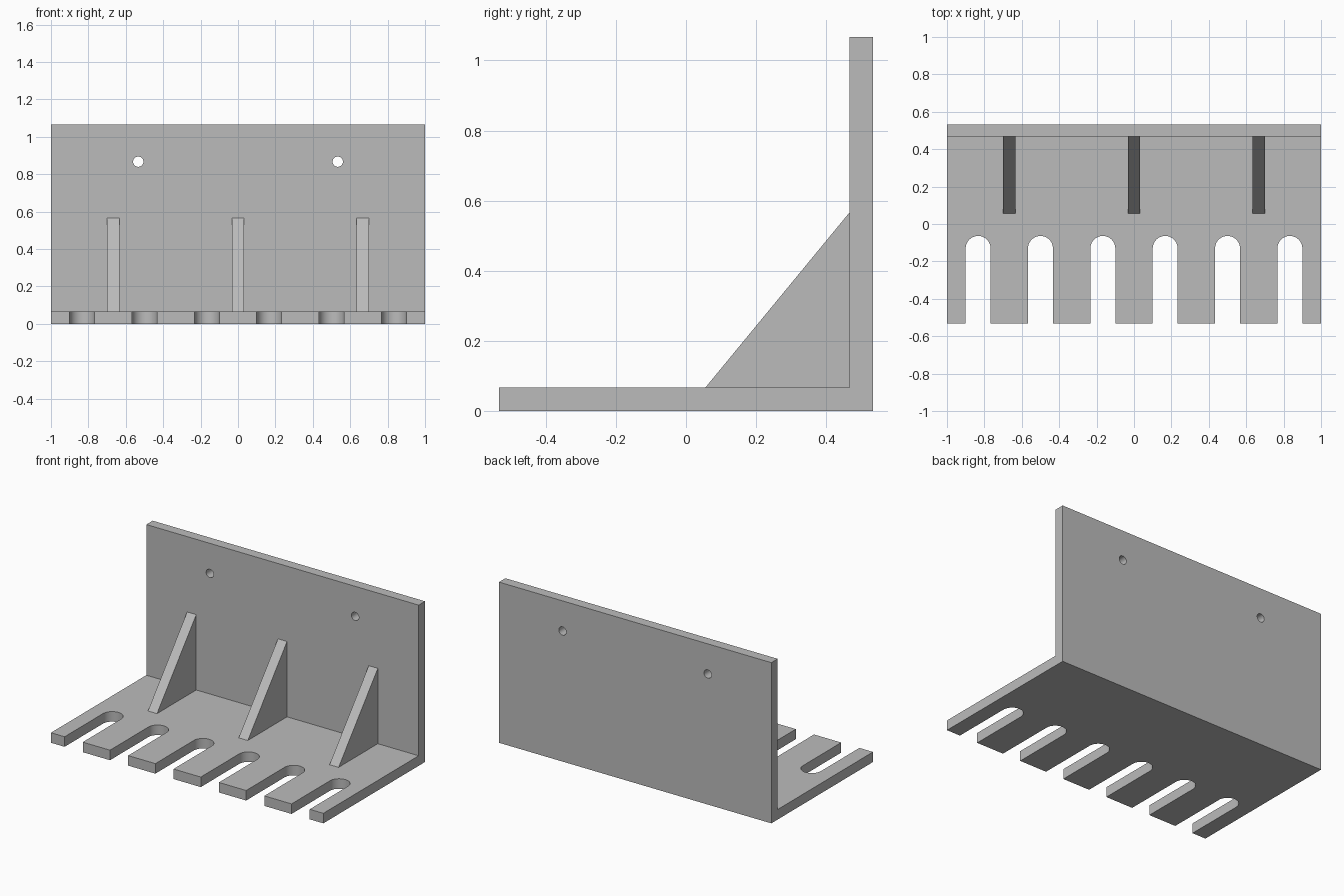
import bpy, bmesh, math
from mathutils import Vector

if "Cube" in bpy.data.objects:
    bpy.data.objects.remove(bpy.data.objects["Cube"])

T = 0.0667           # plate thickness
W = 1.0              # half width
D = 0.5333           # half depth
H = 1.0667           # height

grey = bpy.data.materials.new("plain_grey")
grey.diffuse_color = (0.5, 0.5, 0.5, 1)
grey.use_nodes = True
grey.node_tree.nodes["Principled BSDF"].inputs["Base Color"].default_value = grey.diffuse_color


def prism(name, points, direction):
    """Extrude a closed planar outline along a direction."""
    bm = bmesh.new()
    face = bm.faces.new([bm.verts.new(p) for p in points])
    ext = bmesh.ops.extrude_face_region(bm, geom=[face])
    verts = [g for g in ext["geom"] if isinstance(g, bmesh.types.BMVert)]
    bmesh.ops.translate(bm, verts=verts, vec=Vector(direction))
    bmesh.ops.recalc_face_normals(bm, faces=bm.faces)
    mesh = bpy.data.meshes.new(name)
    bm.to_mesh(mesh)
    bm.free()
    obj = bpy.data.objects.new(name, mesh)
    bpy.context.collection.objects.link(obj)
    mesh.materials.append(grey)
    return obj


def activate(obj):
    bpy.ops.object.select_all(action='DESELECT')
    obj.select_set(True)
    bpy.context.view_layer.objects.active = obj


def cut(target, cutter):
    """Subtract the cutter from the target, then discard it."""
    cutter.hide_render = True
    mod = target.modifiers.new("cut", 'BOOLEAN')
    mod.operation = 'DIFFERENCE'
    mod.solver = 'EXACT'
    mod.object = cutter
    activate(target)
    bpy.ops.object.modifier_apply(modifier=mod.name)
    bpy.data.objects.remove(cutter, do_unlink=True)


# L-shaped bracket: base plate and back wall in one piece
profile = [(-D, 0), (D, 0), (D, H), (D - T, H), (D - T, T), (-D, T)]
bracket = prism("bracket", [(-W, y, z) for y, z in profile], (2 * W, 0, 0))

# Six round-ended slots open to the front
R, SLOT_Y = 0.0667, -0.1305
for i in range(6):
    x = (i - 2.5) / 3
    outline = [(x + R * math.cos(math.pi * k / 24),
                SLOT_Y + R * math.sin(math.pi * k / 24), -0.1) for k in range(25)]
    outline += [(x - R, -D - 0.1, -0.1), (x + R, -D - 0.1, -0.1)]
    cut(bracket, prism("slot_cutter", outline, (0, 0, 0.3)))

# Two screw holes in the back wall
for x in (-0.5333, 0.5333):
    circle = [(x + 0.0275 * math.cos(math.tau * k / 32), D - 0.2,
               0.8667 + 0.0275 * math.sin(math.tau * k / 32)) for k in range(32)]
    cut(bracket, prism("hole_cutter", circle, (0, 0.4, 0)))

activate(bracket)
bpy.ops.object.shade_smooth_by_angle(angle=math.radians(30))

# Three triangular ribs, sunk slightly into the plates
rib = [(0.055, T), (D - T, T + 0.5), (D - T + 0.02, T + 0.5),
       (D - T + 0.02, T - 0.02), (0.055, T - 0.02)]
for side, x in (("left", -0.6667), ("middle", 0), ("right", 0.6667)):
    prism(side + "_rib", [(x - T / 2, y, z) for y, z in rib], (T, 0, 0))
